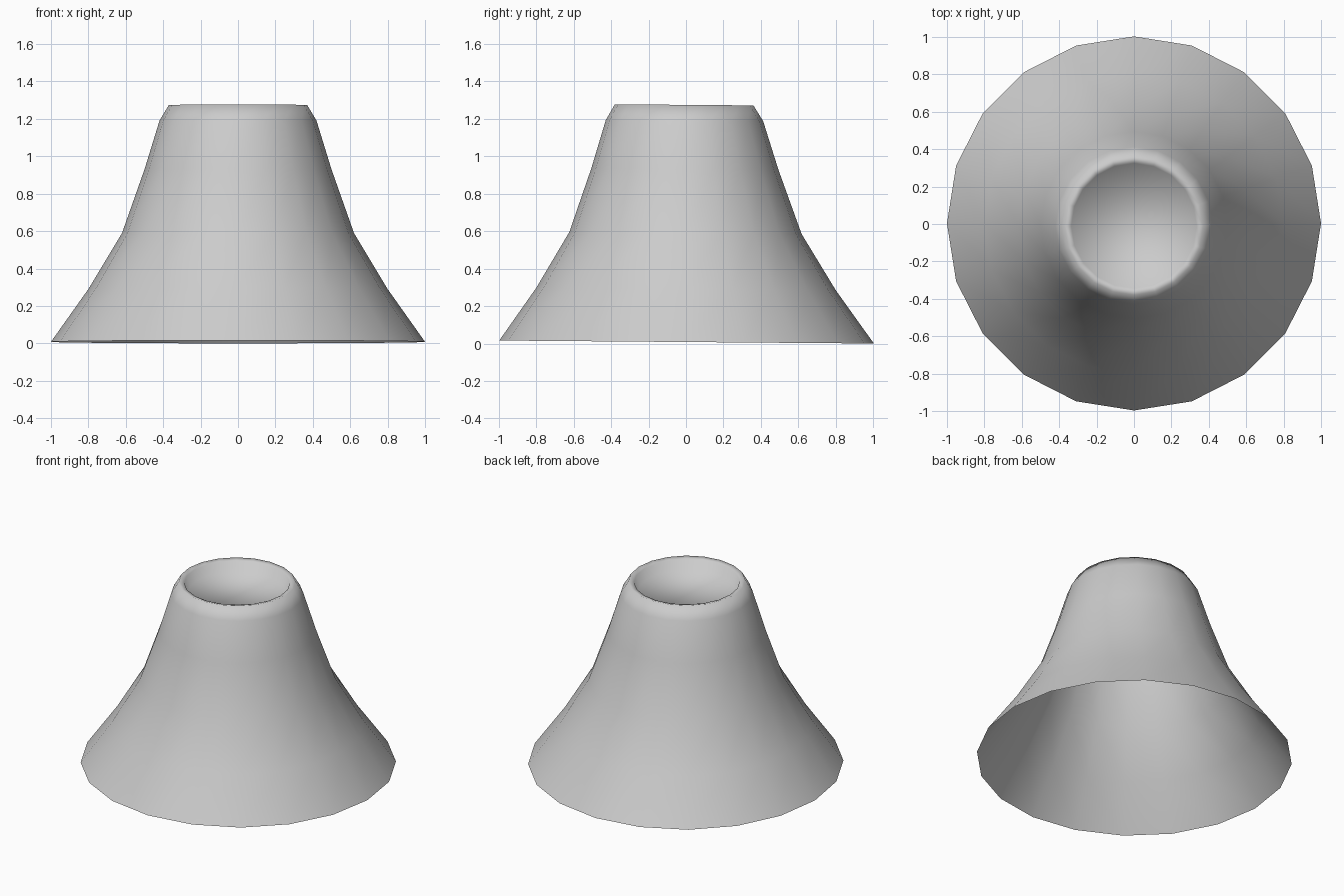
import bpy, bmesh, math

if "Cube" in bpy.data.objects:
    bpy.data.objects.remove(bpy.data.objects["Cube"])

SIDES = 20
# (radius, height, y shift) from the open base, over the rim and down to the recessed cap
PROFILE = [
    (1.0, 0.008, 0.003), (0.80, 0.29, 0.0), (0.62, 0.59, -0.003), (0.50, 0.93, -0.006),
    (0.42, 1.19, -0.008), (0.37, 1.274, -0.01), (0.335, 1.265, -0.01), (0.31, 1.20, -0.01),
]
TILT = 0.008  # the front sits slightly higher than the back

grey = bpy.data.materials.new("plain grey")
grey.diffuse_color = (0.6, 0.6, 0.6, 1)
grey.use_nodes = True
grey.node_tree.nodes["Principled BSDF"].inputs["Base Color"].default_value = grey.diffuse_color

# Flared open-bottomed shell with a sunken top
bm = bmesh.new()
rings = []
for radius, height, shift in PROFILE:
    ring = []
    for i in range(SIDES):
        a = 2 * math.pi * i / SIDES
        y = radius * math.sin(a)
        ring.append(bm.verts.new((radius * math.cos(a), y + shift, height - TILT * y)))
    rings.append(ring)
for low, high in zip(rings, rings[1:]):
    for i in range(SIDES):
        j = (i + 1) % SIDES
        bm.faces.new((low[i], low[j], high[j], high[i]))

# Recessed cap
bm.faces.new(rings[-1])
for face in bm.faces:
    face.smooth = True

mesh = bpy.data.meshes.new("flared_shell")
bm.to_mesh(mesh)
bm.free()
mesh.materials.append(grey)
shell = bpy.data.objects.new("flared_shell", mesh)
bpy.context.collection.objects.link(shell)
